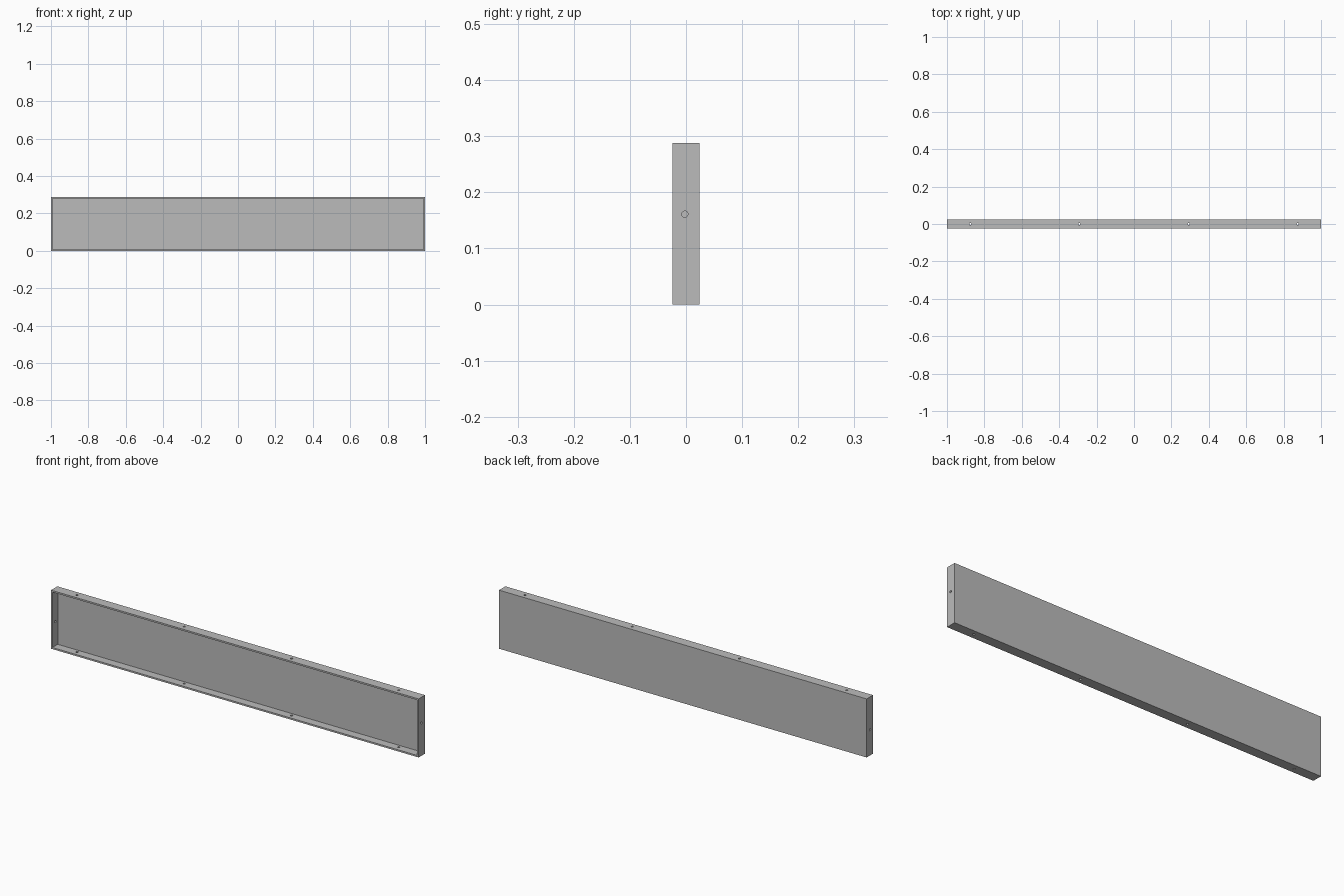
import bpy, bmesh, math
from mathutils import Matrix, Vector

if "Cube" in bpy.data.objects:
    bpy.data.objects.remove(bpy.data.objects["Cube"], do_unlink=True)

LENGTH, DEPTH, HEIGHT, WALL = 2.0, 0.049, 0.288, 0.008
HOLE_R = 0.0055

grey = bpy.data.materials.new("plain grey")
grey.use_nodes = True
colour = (0.5, 0.5, 0.5, 1)
grey.diffuse_color = colour
grey.node_tree.nodes["Principled BSDF"].inputs["Base Color"].default_value = colour


def add_object(name, bm):
    mesh = bpy.data.meshes.new(name)
    bm.to_mesh(mesh)
    bm.free()
    mesh.materials.append(grey)
    obj = bpy.data.objects.new(name, mesh)
    bpy.context.collection.objects.link(obj)
    return obj


# Shallow tray: a box with its front recessed to leave thin flanges
bm = bmesh.new()
bmesh.ops.create_cube(bm, size=1, matrix=Matrix.Translation((0, 0, HEIGHT / 2))
                      @ Matrix.Diagonal((LENGTH, DEPTH, HEIGHT, 1)))
front = min(bm.faces, key=lambda f: f.calc_center_median().y)
bmesh.ops.inset_region(bm, faces=[front], thickness=WALL, use_even_offset=True)
pocket = bmesh.ops.extrude_discrete_faces(bm, faces=[front])["faces"][0]
bmesh.ops.translate(bm, verts=pocket.verts, vec=(0, DEPTH - WALL, 0))
bmesh.ops.recalc_face_normals(bm, faces=bm.faces)
tray = add_object("tray_panel", bm)

# Cutters for the fixing holes in each flange
bm = bmesh.new()


def hole(position, turn=Matrix()):
    bmesh.ops.create_cone(bm, cap_ends=True, segments=24, radius1=HOLE_R,
                          radius2=HOLE_R, depth=WALL * 3,
                          matrix=Matrix.Translation(Vector(position)) @ turn)


for x in (-0.875, -0.292, 0.292, 0.875):
    for z in (WALL / 2, HEIGHT - WALL / 2):
        hole((x, 0, z))
sideways = Matrix.Rotation(math.pi / 2, 4, 'Y')
for side in (-1, 1):
    hole((side * (LENGTH - WALL) / 2, -0.002, HEIGHT / 2 + side * 0.017), sideways)
cutter = add_object("hole_cutters", bm)
cutter.hide_render = True
cutter.hide_viewport = True

cut = tray.modifiers.new("fixing holes", 'BOOLEAN')
cut.operation = 'DIFFERENCE'
cut.solver = 'EXACT'
cut.object = cutter

# Bake the holes and discard the cutters
bpy.context.view_layer.update()
graph = bpy.context.evaluated_depsgraph_get()
baked = bpy.data.meshes.new_from_object(tray.evaluated_get(graph))
tray.modifiers.clear()
tray.data = baked
bpy.data.objects.remove(cutter, do_unlink=True)
